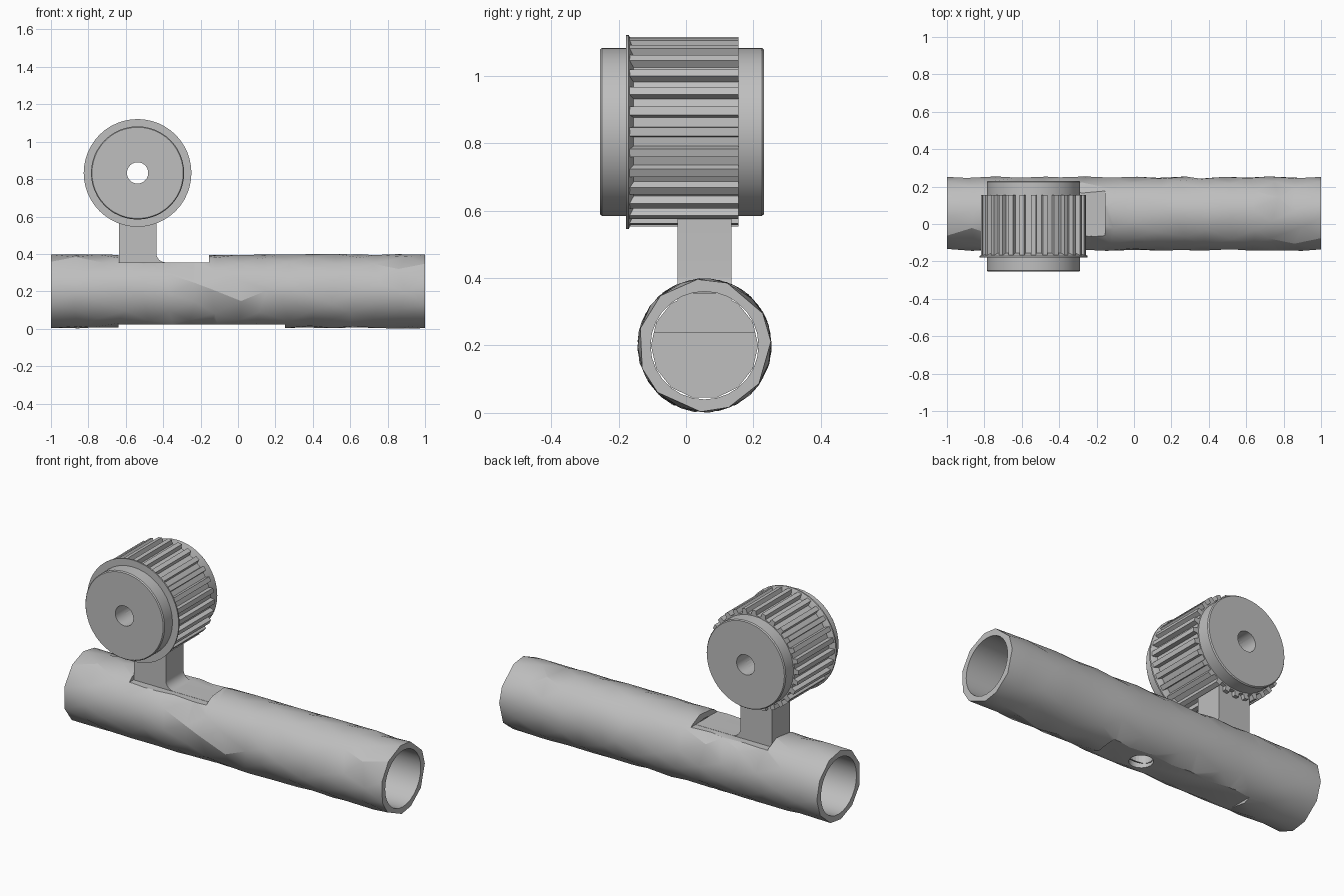
import bpy, bmesh, math, random
from mathutils import Vector

random.seed(4)
cube = bpy.data.objects.get("Cube")
if cube:
    bpy.data.objects.remove(cube)

grey = bpy.data.materials.new("plain grey")
grey.use_nodes = True
colour = (0.52, 0.52, 0.52, 1)
grey.diffuse_color = colour
grey.node_tree.nodes["Principled BSDF"].inputs["Base Color"].default_value = colour

TUBE_Y, TUBE_Z, TUBE_R, BORE_R = 0.055, 0.2, 0.2, 0.16
WHEEL_X, WHEEL_Z = -0.537, 0.833


def finish(name, bm):
    bmesh.ops.recalc_face_normals(bm, faces=bm.faces)
    mesh = bpy.data.meshes.new(name)
    bm.to_mesh(mesh)
    bm.free()
    mesh.materials.append(grey)
    obj = bpy.data.objects.new(name, mesh)
    bpy.context.collection.objects.link(obj)
    return obj


def loft(name, rings):
    """Solid skin through equal-length rings, capped at both ends."""
    bm = bmesh.new()
    loops = [[bm.verts.new(p) for p in ring] for ring in rings]
    for a, b in zip(loops, loops[1:]):
        for i in range(len(a)):
            j = (i + 1) % len(a)
            bm.faces.new((a[i], a[j], b[j], b[i]))
    bm.faces.new(loops[0])
    bm.faces.new(loops[-1])
    return finish(name, bm)


def circle(r, n):
    return [(r * math.cos(2 * math.pi * i / n),
             r * math.sin(2 * math.pi * i / n)) for i in range(n)]


def along_x(x, pts):
    return [Vector((x, TUBE_Y + a, TUBE_Z + b)) for a, b in pts]


def along_y(y, pts):
    return [Vector((WHEEL_X + a, y, WHEEL_Z + b)) for a, b in pts]


def wheel(name, profile, n=48):
    return loft(name, [along_y(y, circle(r, n)) for y, r in profile])


def box(name, x, y, z):
    return loft(name, [[Vector((a, b, c)) for a, b in
                        ((x[0], y[0]), (x[1], y[0]), (x[1], y[1]), (x[0], y[1]))] for c in z])


def cut(obj, cutter):
    """Subtract the cutter for good, then discard it."""
    mod = obj.modifiers.new("cut", 'BOOLEAN')
    mod.operation, mod.solver, mod.object = 'DIFFERENCE', 'EXACT', cutter
    bpy.context.view_layer.update()
    graph = bpy.context.evaluated_depsgraph_get()
    mesh = bpy.data.meshes.new_from_object(obj.evaluated_get(graph))
    obj.modifiers.remove(mod)
    obj.data = mesh
    bpy.data.objects.remove(cutter)


def smooth(obj, degrees):
    obj.data.shade_smooth()
    obj.data.set_sharp_from_angle(angle=math.radians(degrees))


# Hammered tube: staggered rings with slightly wandering corners
SIDES, RINGS = 11, 17
bm = bmesh.new()
loops = []
for k in range(RINGS):
    end = k in (0, RINGS - 1)
    x0 = -1 + 2 * k / (RINGS - 1)
    loop = []
    for i in range(SIDES):
        t = 2 * math.pi * (i + k / 2 + random.uniform(-0.15, 0.15)) / SIDES
        x = x0 if end else x0 + random.uniform(-0.03, 0.03)
        r = TUBE_R * (0.985 if end else random.uniform(0.985, 1.0))
        loop.append(bm.verts.new((x, TUBE_Y + r * math.cos(t), TUBE_Z + r * math.sin(t))))
    loops.append(loop)
for a, b in zip(loops, loops[1:]):
    for i in range(SIDES):
        j = (i + 1) % SIDES
        bm.faces.new((a[i], a[j], b[i]))
        bm.faces.new((a[j], b[j], b[i]))
bm.faces.new(loops[0])
bm.faces.new(loops[-1])
tube = finish("tube", bm)


def screw_hole():
    ring = circle(0.062, 24)
    return loft("hole_cutter", [[Vector((a, TUBE_Y + b, z)) for a, b in ring] for z in (-0.1, 0.2)])


# Bore, top notch, bottom flat and screw hole
cut(tube, loft("bore_cutter", [along_x(x, circle(BORE_R, 28)) for x in (-1.1, 1.1)]))
cut(tube, box("notch_cutter", (-0.64, -0.155), (-0.4, 0.5), (0.354, 0.6)))
cut(tube, box("flat_cutter", (-0.64, 0.25), (-0.4, 0.5), (-0.2, 0.022)))
cut(tube, screw_hole())
smooth(tube, 22)

# Plug inside the tube, with its upper half stepped back
plug = loft("plug", [along_x(x, circle(0.159, 14)) for x in (-0.64, 0.25)])
cut(plug, box("step_cutter", (-0.155, 0.5), (-0.4, 0.5), (0.24, 0.6)))
cut(plug, screw_hole())

# Post with a foot and a rounded inner corner
outline = [(-0.637, 0.24), (-0.155, 0.24), (-0.155, 0.355)]
for i in range(9):
    t = math.pi / 2 * i / 8
    outline.append((-0.387 - 0.05 * math.sin(t), 0.405 - 0.05 * math.cos(t)))
outline += [(-0.437, 0.64), (-0.637, 0.64)]
post = loft("post", [[Vector((x, y, z)) for x, z in outline] for y in (-0.025, 0.135)])
smooth(post, 30)

# Toothed belt wheel: hub, flange and tooth ring on one axis
hub = wheel("wheel_hub", [(-0.255, 0.244), (-0.249, 0.249), (0.225, 0.249), (0.231, 0.244)])
flange = wheel("wheel_flange", [(-0.178, 0.288), (-0.17, 0.288), (-0.155, 0.256)])
TEETH = 28
teeth = []
for k in range(TEETH):
    for step, r in ((-0.26, 0.256), (-0.2, 0.281), (0.2, 0.281), (0.26, 0.256)):
        t = 2 * math.pi * (k + step) / TEETH
        teeth.append((r * math.cos(t), r * math.sin(t)))
tooth_ring = loft("wheel_teeth", [along_y(y, teeth) for y in (-0.172, 0.156)])
for part in (hub, flange, tooth_ring):
    cut(part, wheel("axle_cutter", [(-0.4, 0.057), (0.4, 0.057)], 24))
smooth(hub, 30)
smooth(flange, 30)
